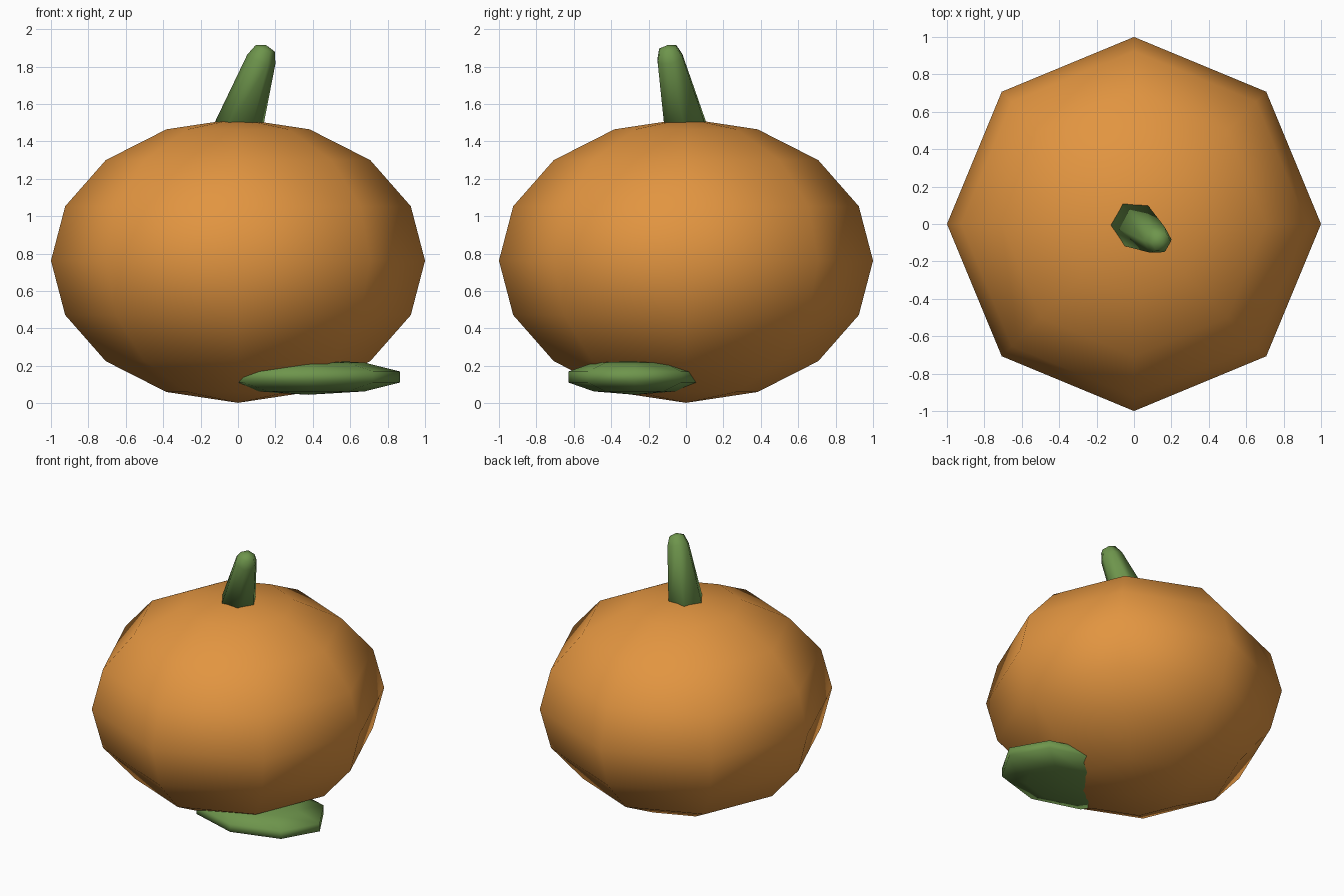
import bpy, bmesh, math
from mathutils import Matrix, Vector

if "Cube" in bpy.data.objects:
    bpy.data.objects.remove(bpy.data.objects["Cube"])


def material(name, rgb):
    m = bpy.data.materials.new(name)
    m.diffuse_color = (*rgb, 1)
    m.use_nodes = True
    m.node_tree.nodes["Principled BSDF"].inputs["Base Color"].default_value = m.diffuse_color
    return m


orange = material("pumpkin_orange", (0.76, 0.30, 0.052))
green = material("stem_green", (0.155, 0.30, 0.072))


def finish(name, bm, mat):
    bmesh.ops.recalc_face_normals(bm, faces=bm.faces)
    for f in bm.faces:
        f.smooth = True
    me = bpy.data.meshes.new(name)
    bm.to_mesh(me)
    bm.free()
    me.materials.append(mat)
    ob = bpy.data.objects.new(name, me)
    bpy.context.collection.objects.link(ob)
    return ob


def ellipsoid(name, mat, segments, rings, centre, radii):
    bm = bmesh.new()
    bmesh.ops.create_uvsphere(bm, u_segments=segments, v_segments=rings, radius=1)
    bmesh.ops.transform(bm, verts=bm.verts,
                        matrix=Matrix.Translation(centre) @ Matrix.Diagonal((*radii, 1)))
    return finish(name, bm, mat)


# Squashed round body and flat leaf tucked under its front right
ellipsoid("pumpkin_body", orange, 8, 8, (0, 0, 0.762), (1, 1, 0.76))
ellipsoid("leaf", green, 8, 5, (0.375, -0.275, 0.14), (0.49 / 0.951, 0.354 / 0.951, 0.095))

# Leaning, tapered six-sided stem with a rounded tip: (centre, radius)
stem_rings = [((-0.014, 0.008, 1.42), 0.136),
              ((0.125, -0.085, 1.84), 0.079),
              ((0.145, -0.097, 1.897), 0.054)]
axis = Vector(stem_rings[1][0]) - Vector(stem_rings[0][0])
axis.normalize()
tilt = Vector((0, 0, 1)).rotation_difference(axis)
bm = bmesh.new()
loops = []
for centre, r in stem_rings:
    loop = []
    for i in range(6):
        a = math.tau * i / 6
        loop.append(bm.verts.new(Vector(centre) + tilt @ Vector((r * math.cos(a), r * math.sin(a), 0))))
    loops.append(loop)
for low, high in zip(loops, loops[1:]):
    for i in range(6):
        j = (i + 1) % 6
        bm.faces.new((low[i], low[j], high[j], high[i]))
bm.faces.new(loops[0][::-1])
tip = bm.verts.new(Vector(stem_rings[-1][0]) + axis * 0.018)
for i in range(6):
    bm.faces.new((loops[-1][i], loops[-1][(i + 1) % 6], tip))
finish("stem", bm, green)
